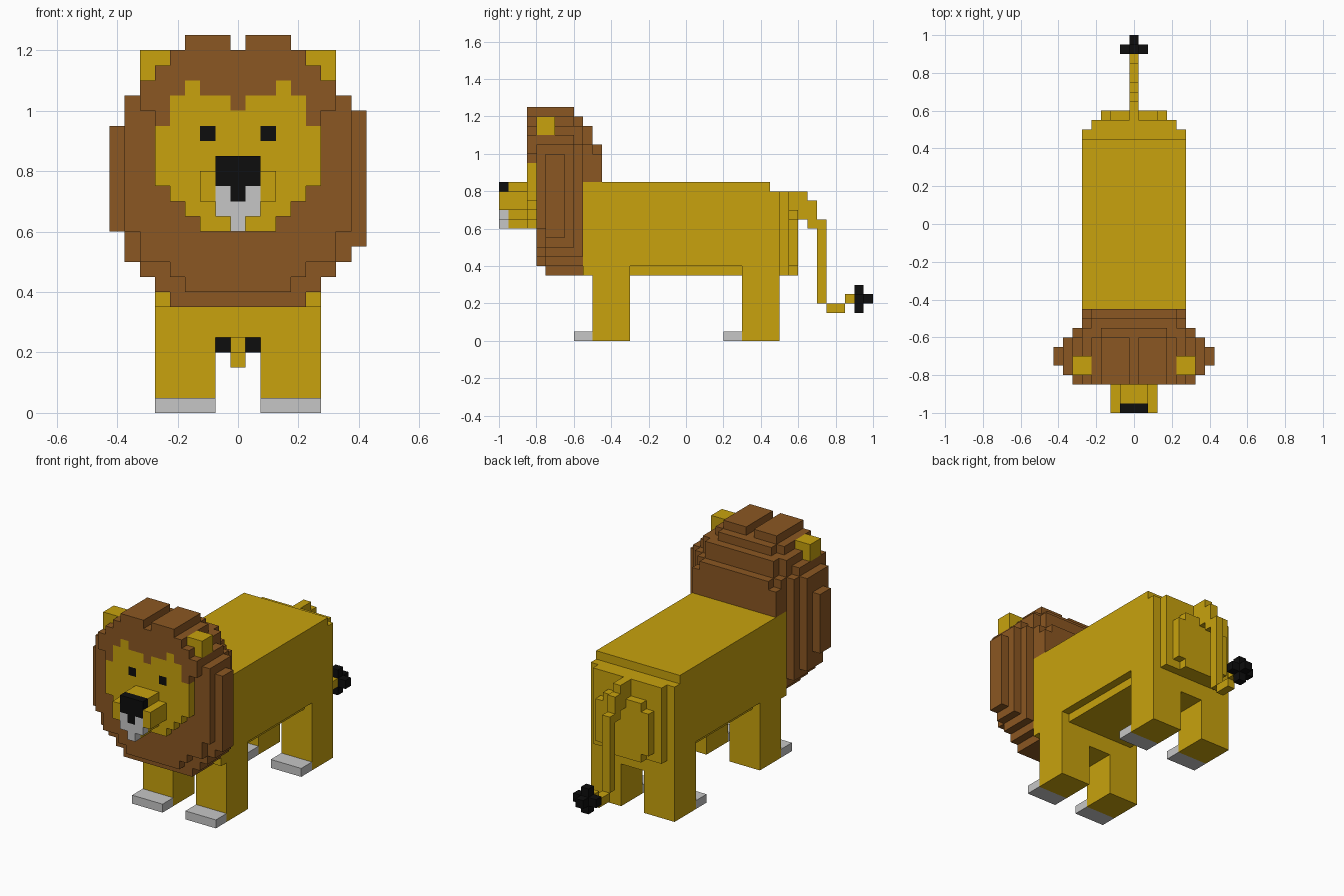
import bpy
import bmesh

if "Cube" in bpy.data.objects:
    bpy.data.objects.remove(bpy.data.objects["Cube"])

U = 0.05  # edge length of one block


def material(name, rgb):
    m = bpy.data.materials.new(name)
    m.diffuse_color = (*rgb, 1)
    m.use_nodes = True
    m.node_tree.nodes["Principled BSDF"].inputs["Base Color"].default_value = m.diffuse_color
    return m


GOLD = material("gold fur", (0.578, 0.361, 0.004))
BROWN = material("brown mane", (0.258, 0.095, 0.016))
WHITE = material("pale grey", (0.565, 0.565, 0.565))
BLACK = material("black", (0.004, 0.004, 0.004))


def part(name, mat, boxes):
    """Block-built part, mirrored in x. Box = first/last block column in x,
    then y and z ranges in blocks. Only the outer faces are made."""
    cells = set()
    for i0, i1, y0, y1, z0, z1 in boxes:
        for i in range(i0, i1 + 1):
            for y in range(y0, y1):
                for z in range(z0, z1):
                    cells |= {(i, y, z), (-i, y, z)}
    bm = bmesh.new()
    for c in cells:
        centre = (c[0], c[1] + 0.5, c[2] + 0.5)
        for axis in range(3):
            for side in (-1, 1):
                n = list(c)
                n[axis] += side
                if tuple(n) in cells:
                    continue
                quad = []
                for a, b in ((-1, -1), (1, -1), (1, 1), (-1, 1)):
                    p = list(centre)
                    p[axis] += side / 2
                    p[(axis + 1) % 3] += a / 2
                    p[(axis + 2) % 3] += b / 2
                    quad.append(bm.verts.new([v * U for v in p]))
                bm.faces.new(quad if side > 0 else quad[::-1])
    bmesh.ops.remove_doubles(bm, verts=bm.verts[:], dist=0.001)
    bmesh.ops.dissolve_limit(bm, angle_limit=0.01, verts=bm.verts[:], edges=bm.edges[:])
    me = bpy.data.meshes.new(name)
    bm.to_mesh(me)
    bm.free()
    me.materials.append(mat)
    ob = bpy.data.objects.new(name, me)
    bpy.context.collection.objects.link(ob)
    return ob


def slab(y0, y1, rows):
    """Rows (z0, z1, first column, last column) sharing one depth range."""
    return [(a, b, y0, y1, z0, z1) for z0, z1, a, b in rows]


# Mane: stepped slabs from front to back
crown = [(23, 24, 0, 4), (24, 25, 1, 3)]
mane = slab(-17, -16, crown + [(22, 23, 0, 5), (21, 22, 0, 2), (21, 22, 4, 6),
                               (20, 21, 0, 0), (20, 21, 5, 6), (19, 20, 5, 5)])
mane += slab(-16, -15, crown + [(8, 9, 0, 3), (9, 10, 0, 4), (10, 12, 0, 6), (12, 21, 0, 7),
                                (21, 22, 0, 6), (22, 23, 0, 5)])
mane += slab(-15, -12, crown + [(7, 8, 0, 4), (8, 9, 0, 5), (9, 10, 0, 6), (10, 21, 0, 7),
                                (21, 22, 0, 6), (22, 23, 0, 5)])
mane += slab(-12, -11, [(7, 8, 0, 4), (8, 9, 0, 5), (9, 21, 0, 6), (21, 23, 0, 5), (23, 24, 0, 3)])
mane += slab(-11, -10, [(17, 21, 0, 5), (21, 23, 0, 4)])
mane += slab(-10, -9, [(17, 20, 0, 5), (20, 21, 0, 4)])
part("mane", BROWN, mane)

# Side tufts of the mane differ slightly left to right
for name, x, z0, z1 in (("mane_tuft_left", -8, 12, 19), ("mane_tuft_right", 8, 11, 20)):
    bm = bmesh.new()
    bmesh.ops.create_cube(bm, size=1)
    for v in bm.verts:
        v.co = ((v.co.x + x) * U, (v.co.y * 2 - 14) * U, (v.co.z * (z1 - z0) + (z0 + z1) / 2) * U)
    me = bpy.data.meshes.new(name)
    bm.to_mesh(me)
    bm.free()
    me.materials.append(BROWN)
    bpy.context.collection.objects.link(bpy.data.objects.new(name, me))

# Ears
part("ears", GOLD, [(5, 6, -16, -14, 23, 24), (6, 6, -16, -14, 22, 23)])

# Face plate with openings for the eyes
part("face", GOLD, slab(-17, -16, [
    (21, 22, 3, 3), (20, 21, 1, 4), (19, 20, 0, 4), (18, 19, 0, 1), (18, 19, 3, 5),
    (15, 18, 0, 5), (14, 15, 0, 4), (13, 14, 0, 3), (12, 13, 0, 2)]))
part("eyes", BLACK, [(2, 2, -17, -16, 18, 19)])

# Muzzle, nose and chin
part("muzzle", GOLD, [(2, 2, -20, -17, 14, 16), (0, 1, -19, -17, 13, 17), (0, 0, -19, -17, 12, 13)])
part("nose", BLACK, [(0, 1, -20, -19, 15, 17), (0, 0, -20, -19, 14, 15)])
part("chin", WHITE, [(1, 1, -20, -19, 13, 15), (0, 0, -20, -19, 12, 14)])

# Body with stepped belly and rump
part("body", GOLD, [
    (0, 5, -11, 9, 8, 17), (0, 5, 9, 10, 7, 16), (0, 4, -6, 6, 7, 8), (0, 5, -11, -6, 7, 8),
    (0, 5, 6, 9, 7, 8), (0, 4, 10, 11, 7, 16), (0, 3, 11, 12, 8, 13), (0, 2, 11, 12, 7, 14)])

# Legs joined by a hip block, and paws
for name, y in (("front", -10), ("hind", 6)):
    part(name + "_legs", GOLD, [(2, 5, y, y + 4, 0, 7), (0, 5, y, y + 4, 5, 7)])
    part(name + "_paws", WHITE, [(2, 5, y - 2, y, 0, 1)])

# Tail and tuft
part("tail", GOLD, [(0, 0, 11, 12, 14, 16), (0, 0, 12, 13, 13, 16), (0, 0, 13, 14, 12, 15),
                    (0, 0, 14, 15, 4, 13), (0, 0, 15, 17, 3, 4), (0, 0, 17, 18, 4, 5)])
part("tail_tuft", BLACK, [(0, 1, 18, 19, 4, 5), (0, 0, 18, 20, 4, 5), (0, 0, 18, 19, 3, 6)])
